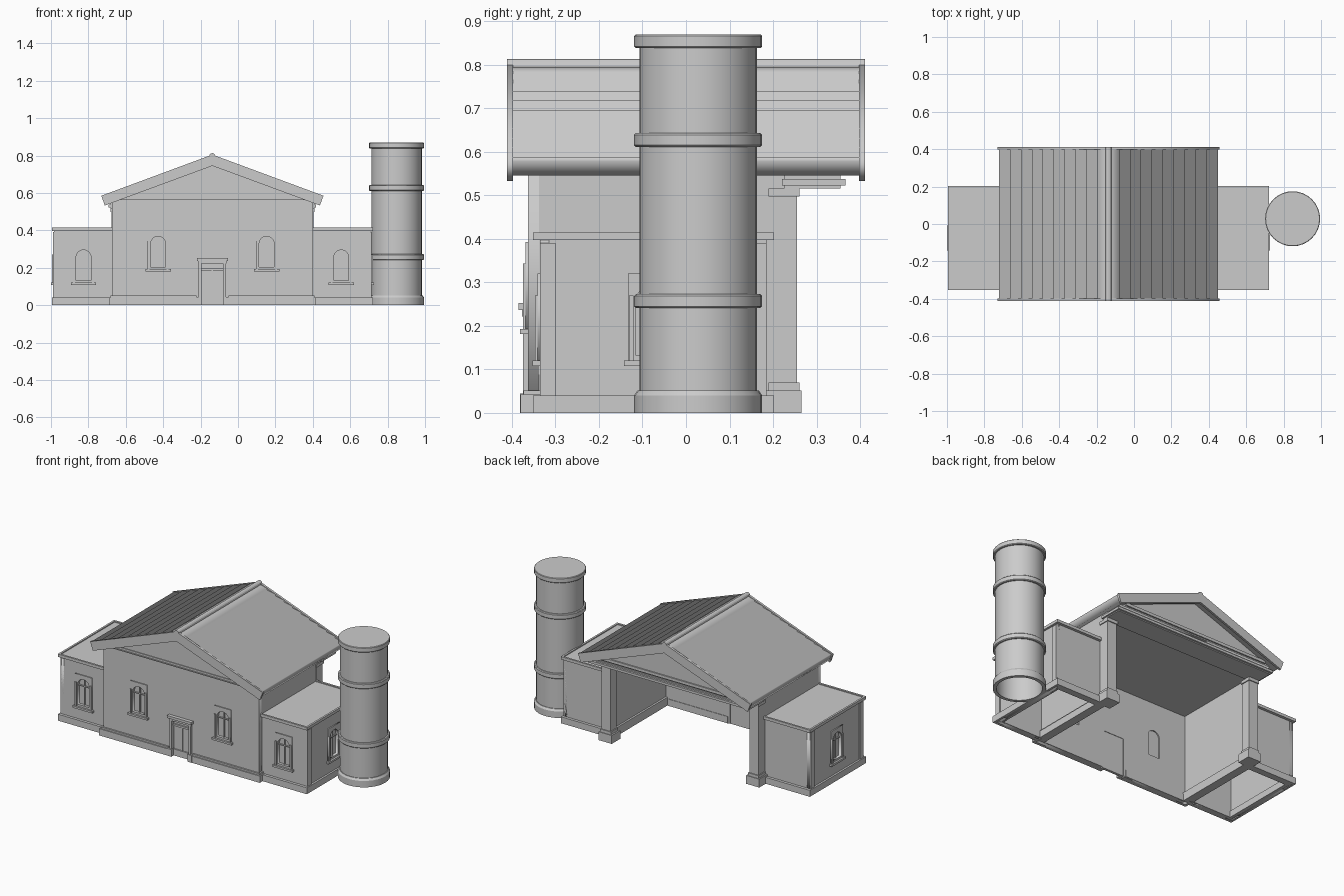
import bpy, bmesh
from math import radians, pi, cos, sin
from mathutils import Matrix

cube = bpy.data.objects.get("Cube")
if cube:
    bpy.data.objects.remove(cube, do_unlink=True)

stone = bpy.data.materials.new("pale_grey")
stone.use_nodes = True
stone.diffuse_color = (0.6, 0.6, 0.6, 1)
stone.node_tree.nodes["Principled BSDF"].inputs["Base Color"].default_value = (0.6, 0.6, 0.6, 1)

MID = -0.137                      # centre line of the hall
HALF, WING = 0.537, 0.846         # hall half width, wing outer face
PITCH = 0.37


def finish(name, bm, matrix):
    bmesh.ops.remove_doubles(bm, verts=bm.verts, dist=1e-5)
    bmesh.ops.recalc_face_normals(bm, faces=bm.faces)
    mesh = bpy.data.meshes.new(name)
    bm.transform(matrix)
    bm.to_mesh(mesh)
    bm.free()
    mesh.materials.append(stone)
    obj = bpy.data.objects.new(name, mesh)
    bpy.context.collection.objects.link(obj)
    return obj


def boxes(name, items, matrix):
    """Several boxes (a0, a1, b0, b1, c0, c1) in one object."""
    bm = bmesh.new()
    for a0, a1, b0, b1, c0, c1 in items:
        size = Matrix.Diagonal((a1 - a0, b1 - b0, c1 - c0, 1))
        at = Matrix.Translation(((a0 + a1) / 2, (b0 + b1) / 2, (c0 + c1) / 2))
        bmesh.ops.create_cube(bm, size=1, matrix=at @ size)
    return finish(name, bm, matrix)


def plate(name, loops, w0, w1, matrix):
    """Filled outline with holes, from depth w0 to w1."""
    curve = bpy.data.curves.new(name, 'CURVE')
    curve.dimensions, curve.fill_mode = '2D', 'BOTH'
    curve.extrude = (w1 - w0) / 2
    for loop in loops:
        s = curve.splines.new('POLY')
        s.points.add(len(loop) - 1)
        for p, (u, v) in zip(s.points, loop):
            p.co = (u, v, 0, 1)
        s.use_cyclic_u = True
    tmp = bpy.data.objects.new(name, curve)
    mesh = bpy.data.meshes.new_from_object(tmp)
    bm = bmesh.new()
    bm.from_mesh(mesh)
    bpy.data.objects.remove(tmp)
    bpy.data.meshes.remove(mesh)
    return finish(name, bm, matrix @ Matrix.Translation((0, 0, (w0 + w1) / 2)))


def face_frame(x, y, turn):
    """Frame whose axes are: along the wall, up, outwards."""
    return Matrix.Translation((x, y, 0)) @ Matrix.Rotation(turn, 4, 'Z') @ Matrix.Rotation(pi / 2, 4, 'X')


def rect(u0, u1, v0, v1):
    return [(u0, v0), (u1, v0), (u1, v1), (u0, v1)]


def arch(u, v):
    """Arched opening of a window standing on its sill at v."""
    r = 0.04
    top = [(u + r * cos(pi * i / 12), v + 0.135 + r * sin(pi * i / 12)) for i in range(13)]
    return [(u - r, v + 0.012), (u + r, v + 0.012)] + top


def window(name, u, v, m):
    plate(name + "_surround", [rect(u - .058, u + .058, v, v + .2), arch(u, v)], 0, .006, m)
    boxes(name + "_trim", [
        (u - .068, u + .068, v - .012, v, -.005, .018),
        (u - .056, u - .046, v, v + .15, 0, .012),
        (u + .046, u + .056, v, v + .15, 0, .012),
        (u - .003, u + .003, v + .012, v + .174, -.015, -.004),
        (u - .04, u + .04, v + .125, v + .131, -.015, -.004)], m)
    plate(name + "_pane", [arch(u, v)], -.018, -.012, m)


hall = Matrix.Translation((MID, 0, 0))
front = face_frame(MID, -0.363, 0)

# Hall: gabled front wall with door notch, side walls, ceiling
plate("hall_front_wall", [
    [(-HALF, 0), (-.07, 0), (-.07, .235), (.07, .235), (.07, 0), (HALF, 0),
     (HALF, .56), (0, .76), (-HALF, .56)],
    arch(-.29, .193), arch(.29, .193)], -.025, 0, front)
for side, s in (("right", -1), ("left", 1)):
    window("hall_window_" + side, s * .29, .193, front)
boxes("hall_side_walls", [(min(s * HALF, s * .512), max(s * HALF, s * .512), -.34, .25, 0, .56)
                          for s in (-1, 1)], hall)
boxes("hall_ceiling", [(-.53, .53, -.35, .3, .54, .55)], hall)

# Hall plinth, open at the back and at the door
plinth = []
for s in (-1, 1):
    for a, b, y0, y1 in ((.085, .553, -.38, -.335), (.5, .553, -.38, .265)):
        plinth.append((min(s * a, s * b), max(s * a, s * b), y0, y1, 0, .042))
        plinth.append((min(s * a, s * (b - .007)), max(s * a, s * (b - .007)),
                       y0 + .007, y1 - .007, .042, .052))
boxes("hall_plinth", plinth, hall)

# Door with posts, lintel, transom and leaf panels
boxes("door_leaf", [(-.07, .07, 0, .235, -.022, -.014)], front)
boxes("door_frame", [
    (-.083, .083, .236, .252, 0, .022),
    (-.076, .076, .222, .236, 0, .014),
    (-.074, -.058, 0, .23, -.02, .012), (.058, .074, 0, .23, -.02, .012),
    (-.085, -.056, 0, .045, -.02, .018), (.056, .085, 0, .045, -.02, .018),
    (-.058, .058, .185, .197, -.02, -.004),
    (-.004, .004, .04, .185, -.02, -.008),
    (-.058, .058, 0, .04, -.02, -.006)], front)

# Front cornice strip below the gable
boxes("front_cornice", [(-.5, .5, .562, .568, 0, .01), (-.48, .48, .568, .58, 0, .005)], front)

# Back pilasters with bases and capitals
posts = []
for s in (-1, 1):
    for a, b, y0, y1, z0, z1 in ((.478, .54, .195, .255, 0, .52), (.472, .545, .19, .261, .052, .07),
                                 (.472, .545, .19, .261, .497, .516), (.463, .553, .18, .265, 0, .052)):
        posts.append((min(s * a, s * b), max(s * a, s * b), y0, y1, z0, z1))
boxes("back_pilasters", posts, hall)

# Back beam and gable
boxes("back_beam", [(-.545, .545, .225, .355, .516, .545), (-.555, .555, .22, .367, .522, .537),
                    (-.53, .53, .22, .345, .545, .562), (-.5, .5, .22, .368, .562, .58)], hall)
plate("back_gable", [[(-HALF, .555), (HALF, .555), (0, .76)]], -.36, -.335, face_frame(MID, 0, 0))

# Roof of lapped boards
BOARDS, REACH = 10, 0.585
step = REACH / BOARDS
slope = [(0, .797)]
for i in range(BOARDS):
    d = (i + 1) * step
    slope += [(d, .804 - PITCH * d), (d, .794 - PITCH * d)]
slope.append((REACH - .012, .762 - PITCH * REACH))
under = [(0, .757)]
mirrored = [(-u, v) for u, v in reversed(slope[1:])]
plate("roof_boards", [slope + under + mirrored], -.4, .4, face_frame(MID, 0, 0))

# Barge boards at both gable ends, ridge roll
barge = [(0, .805), (.594, .585), (.575, .533), (0, .745), (-.575, .533), (-.594, .585)]
for name, y in (("front", -.404), ("back", .404)):
    plate("barge_board_" + name, [barge], -.007, .007, face_frame(MID, y, 0))
bm = bmesh.new()
bmesh.ops.create_cone(bm, cap_ends=True, segments=12, radius1=.016, radius2=.016, depth=.822)
finish("ridge_roll", bm, Matrix.Translation((MID, 0, .797)) @ Matrix.Rotation(pi / 2, 4, 'X'))

# Wings
for side, s in (("right", -1), ("left", 1)):
    def wing(items):
        return [(min(s * a, s * b), max(s * a, s * b), *rest) for a, b, *rest in items]

    wing_front = face_frame(MID, -.335, 0)
    wing_side = face_frame(MID + s * WING, -.075, s * pi / 2)
    u = s * .689
    outer = rect(min(s * .53, s * WING), max(s * .53, s * WING), .0, .4)
    plate(side + "_wing_front_wall", [outer, arch(u, .12)], -.02, 0, wing_front)
    plate(side + "_wing_side_wall", [rect(-.26, .26, 0, .4), arch(0, .12)], -.02, 0, wing_side)
    boxes(side + "_wing_back_wall", wing([(.53, WING, .165, .185, 0, .4)]), hall)
    window(side + "_wing_front_window", u, .12, wing_front)
    window(side + "_wing_side_window", 0, .12, wing_side)
    boxes(side + "_wing_corner_strips", [
        (-.26, -.225, .04, .39, 0, .006), (.225, .26, .04, .39, 0, .006)], wing_side)
    boxes(side + "_wing_plinth", wing([
        (.53, .858, -.352, -.31, 0, .04), (.53, .858, .16, .202, 0, .04),
        (.815, .858, -.352, .202, 0, .04)]), hall)
    boxes(side + "_wing_roof", wing([
        (.53, .858, -.352, .202, .397, .409),
        (.53, .858, -.352, -.34, .409, .415), (.53, .858, .19, .202, .409, .415),
        (.846, .858, -.352, .202, .409, .415)]), hall)

# Round chimney stack: hollow, with base, two bands and cap
R, B = 0.135, 0.147
profile = [(.127, .85), (.127, 0), (B, 0), (B, .04), (R + .004, .052), (R, .052)]
for z in (.245, .615):
    profile += [(R, z - .004), (B - .004, z - .004), (B, z), (B, z + .024), (B - .004, z + .028), (R, z + .028)]
profile += [(R, .838), (B - .004, .838), (B, .842), (B, .866), (B - .003, .869), (0, .869)]
bm = bmesh.new()
pts = [bm.verts.new((r, 0, z)) for r, z in [(0, .85)] + profile]
edges = [bm.edges.new(pair) for pair in zip(pts, pts[1:])]
bmesh.ops.spin(bm, geom=pts + edges, cent=(0, 0, 0), axis=(0, 0, 1), angle=2 * pi, steps=32, use_merge=True)
stack = finish("chimney_stack", bm, Matrix.Translation((.848, .028, 0)))
bpy.ops.object.select_all(action='DESELECT')
stack.select_set(True)
bpy.context.view_layer.objects.active = stack
bpy.ops.object.shade_smooth_by_angle(angle=radians(30))
